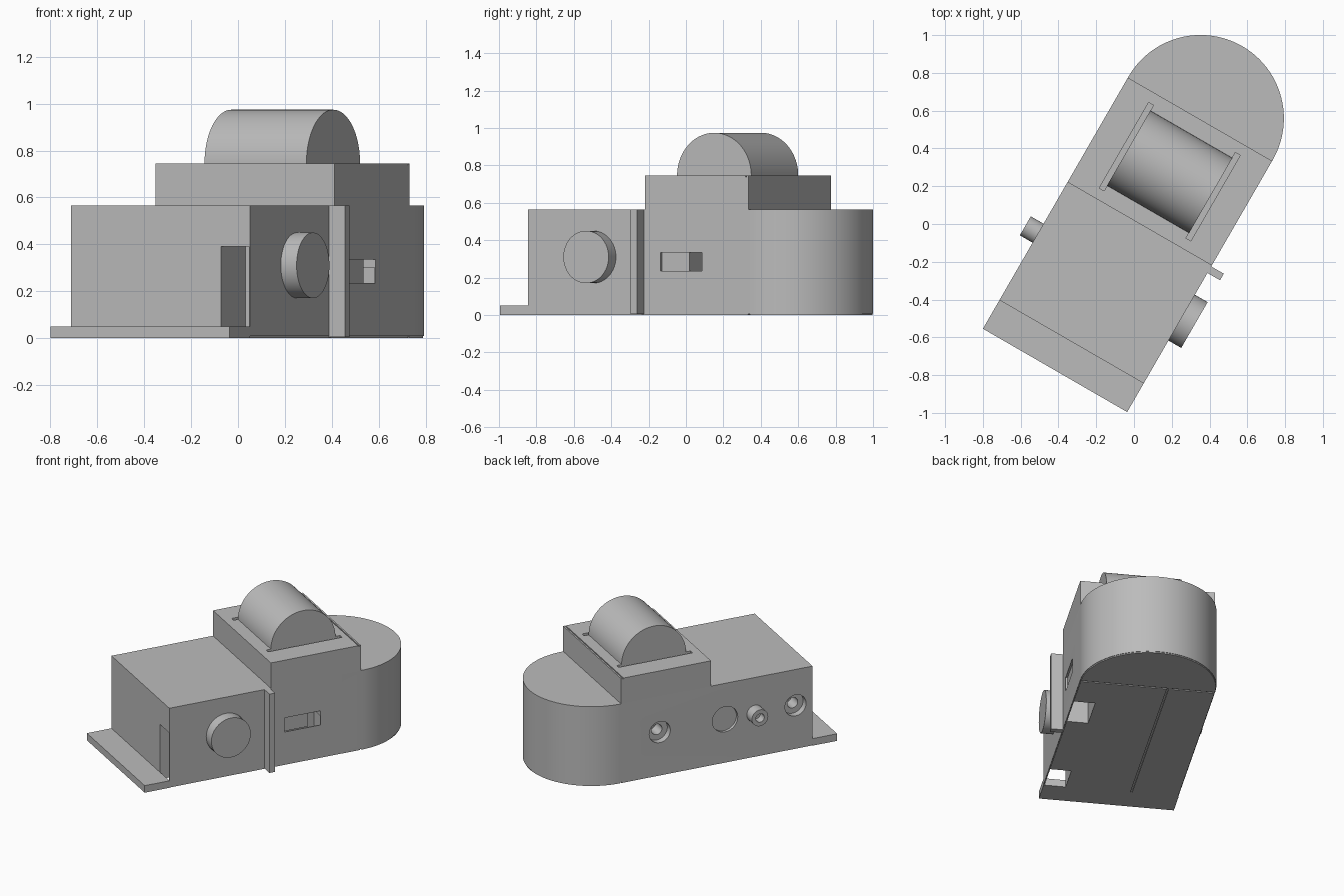
import bpy, bmesh, math
from mathutils import Matrix, Vector

cube = bpy.data.objects.get("Cube")
if cube:
    bpy.data.objects.remove(cube, do_unlink=True)

# Single grey colour
grey = bpy.data.materials.new("plain grey")
grey.use_nodes = True
tone = (0.5, 0.5, 0.5, 1)
grey.diffuse_color = tone
grey.node_tree.nodes["Principled BSDF"].inputs["Base Color"].default_value = tone

# The whole model is turned 30 degrees; parts are laid out along local y
FRAME = Matrix.Translation((-0.418, -0.775, 0)) @ Matrix.Rotation(math.radians(-30), 4, 'Z')
HALF = 0.441
LENGTH = 1.541
TOP = 0.565
ROOF = 0.745
PORT_Z = 0.31


def finish(name, bm):
    bmesh.ops.recalc_face_normals(bm, faces=bm.faces[:])
    mesh = bpy.data.meshes.new(name)
    bm.to_mesh(mesh)
    bm.free()
    mesh.materials.append(grey)
    obj = bpy.data.objects.new(name, mesh)
    bpy.context.collection.objects.link(obj)
    obj.matrix_world = FRAME
    return obj


def box(name, xs, ys, zs):
    bm = bmesh.new()
    bmesh.ops.create_cube(bm, size=1)
    for v in bm.verts:
        v.co = Vector([(r[0] + r[1]) / 2 + c * (r[1] - r[0]) for c, r in zip(v.co, (xs, ys, zs))])
    return finish(name, bm)


def prism(name, points, offset):
    bm = bmesh.new()
    face = bm.faces.new([bm.verts.new(p) for p in points])
    extruded = bmesh.ops.extrude_face_region(bm, geom=[face])["geom"]
    verts = [g for g in extruded if isinstance(g, bmesh.types.BMVert)]
    bmesh.ops.translate(bm, verts=verts, vec=offset)
    return finish(name, bm)


def disc(name, x0, x1, y, z, r, turn=2 * math.pi, n=48):
    """Round bar along local x; a half turn gives a half cylinder."""
    last = n if turn > 6 else n + 1
    ring = [(x0, y + r * math.cos(turn * i / n), z + r * math.sin(turn * i / n)) for i in range(last)]
    return prism(name, ring, (x1 - x0, 0, 0))


def plan(name, inset, z0, z1):
    """Body outline: straight sides with a rounded rear end."""
    r = HALF - inset
    arc = [(r * math.cos(math.pi * i / 48), LENGTH + r * math.sin(math.pi * i / 48), z0) for i in range(49)]
    front = 0.175
    return prism(name, [(-r, front, z0), (r, front, z0)] + arc, (0, 0, z1 - z0))


def cut(target, cutters):
    bpy.context.view_layer.update()
    for c in cutters:
        c.hide_render = True
        mod = target.modifiers.new("cut", 'BOOLEAN')
        mod.operation = 'DIFFERENCE'
        mod.solver = 'EXACT'
        mod.object = c
        with bpy.context.temp_override(object=target, active_object=target):
            bpy.ops.object.modifier_apply(modifier=mod.name)
        bpy.data.objects.remove(c, do_unlink=True)


# Main body and floor
body = plan("body", 0, 0.008, TOP)
floor = plan("floor_plate", 0.004, 0, 0.008)
tongue = box("front_tongue", (-HALF, HALF), (0, 0.176), (0, 0.05))

# Front notch and switch pocket, both open underneath
WALL = (0.297, 0.435)
SLOT_Y = (0.993, 1.247)


def openings():
    return [box("notch_cutter", WALL, (0.1755, 0.385), (-0.1, 0.39)),
            box("pocket_cutter", WALL, (1.01, 1.27), (-0.1, 0.3))]


cut(floor, openings() + [
    box("cross_groove", (-1, 1), (1.53, 1.541), (-0.1, 0.006)),
    box("long_groove", (-0.137, -0.125), (0.177, 1.535), (-0.1, 0.006))])

cutters = openings() + [
    box("notch_mouth", WALL, (0.1, 0.3), (0.05, 0.39)),
    box("switch_window", (WALL[0], 0.6), SLOT_Y, (0.235, 0.335)),
    disc("shallow_port", -0.6, -0.42, 0.796, PORT_Z, 0.09)]
# Stepped screw holes on the plain side
for y in (0.296, 1.26):
    cutters.append(disc("wide_hole", -0.6, -0.395, y, PORT_Z, 0.075))
    cutters.append(disc("deep_hole", -0.6, -0.3, y, PORT_Z, 0.037))
cut(body, cutters)

# Raised block with slots beside the roller
block = box("raised_block", (-HALF, HALF), (0.896, 1.535), (TOP, ROOF))
cut(block, [box("slot", tuple(sorted((s * 0.25, s * 0.28))), (0.953, 1.476), (0.65, 0.9))
            for s in (-1, 1)] + [box("rear_groove", (-1, 1), (1.517, 1.524), (0.738, 0.9))])

# Half-round roller cover
roller = disc("roller_cover", -0.251, 0.251, 1.214, ROOF, 0.229, math.pi)

# Side fittings
knob = disc("side_knob", HALF - 0.01, 0.519, 0.577, PORT_Z, 0.14)
rib = box("side_rib", (HALF - 0.003, 0.518), (0.85, 0.89), (0.005, TOP))
slider = box("switch_slider", (0.297, 0.428), (0.993, 1.1645), (0.235, 0.335))
boss = disc("side_boss", -0.519, -HALF + 0.01, 0.584, PORT_Z, 0.058)
cut(boss, [disc("boss_hole", -0.6, -0.46, 0.584, PORT_Z, 0.03)])

# Smooth the round surfaces while keeping edges crisp
for obj in bpy.context.view_layer.objects:
    obj.select_set(False)
for obj in (body, floor, roller, knob, boss):
    obj.select_set(True)
bpy.context.view_layer.objects.active = body
bpy.ops.object.shade_smooth_by_angle(angle=math.radians(30))
